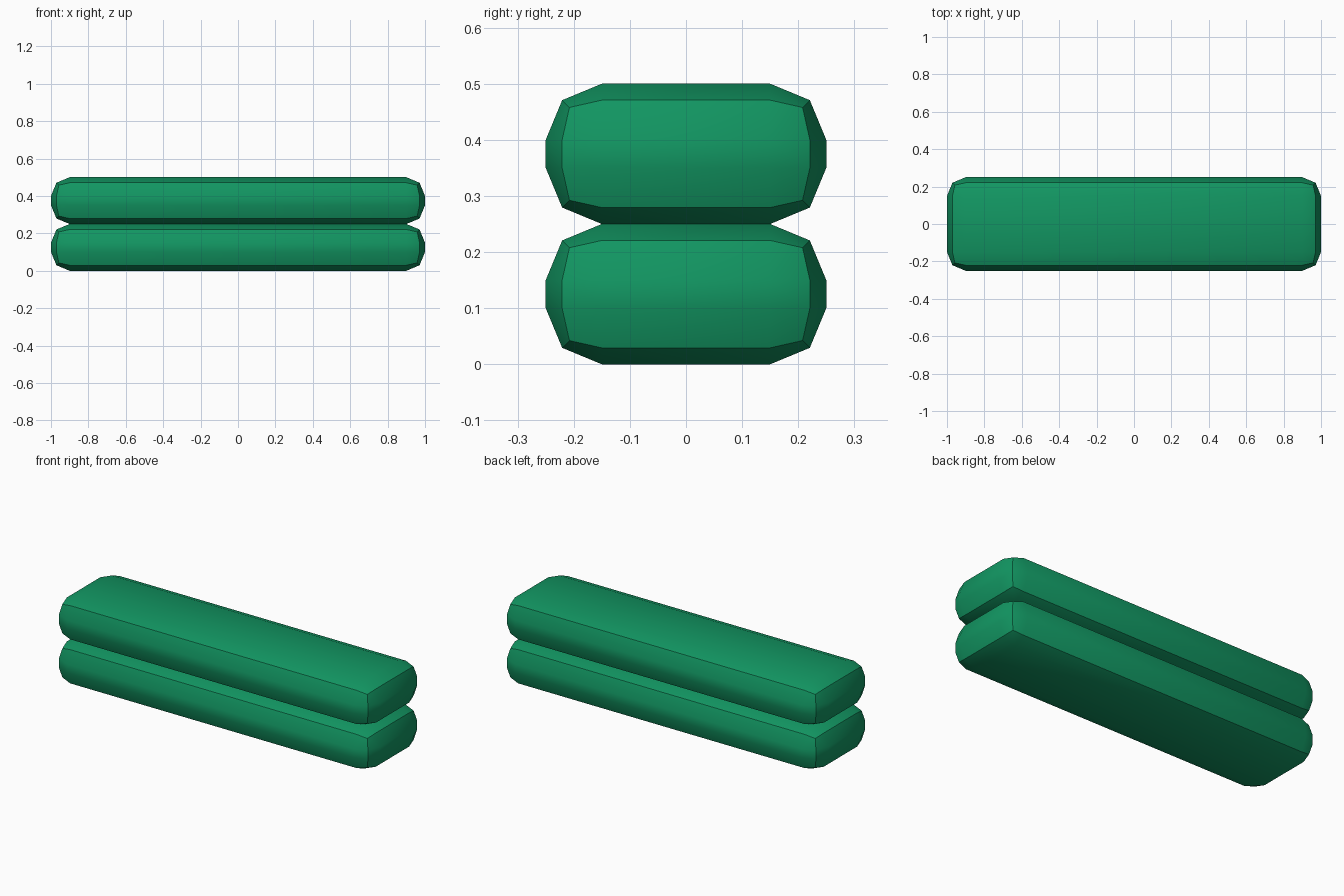
import bpy, math

if "Cube" in bpy.data.objects:
    bpy.data.objects.remove(bpy.data.objects["Cube"])

green = bpy.data.materials.new("green")
green.diffuse_color = (0.006, 0.305, 0.122, 1)
green.use_nodes = True
green.node_tree.nodes["Principled BSDF"].inputs["Base Color"].default_value = green.diffuse_color


# Long padded slab with a rounded, two-segment bevel on every edge
def slab(name, z):
    bpy.ops.mesh.primitive_cube_add(size=1, location=(0, 0, z))
    ob = bpy.context.object
    ob.name = name
    ob.scale = (2.0, 0.5, 0.25)
    bpy.ops.object.transform_apply(location=False, rotation=False, scale=True)
    bevel = ob.modifiers.new("rounding", 'BEVEL')
    bevel.width = 0.1
    bevel.segments = 2
    bpy.ops.object.modifier_apply(modifier=bevel.name)
    bpy.ops.object.shade_smooth_by_angle(angle=math.radians(40))
    ob.data.materials.append(green)


# Two slabs stacked on each other
slab("lower_cushion", 0.125)
slab("upper_cushion", 0.375)
